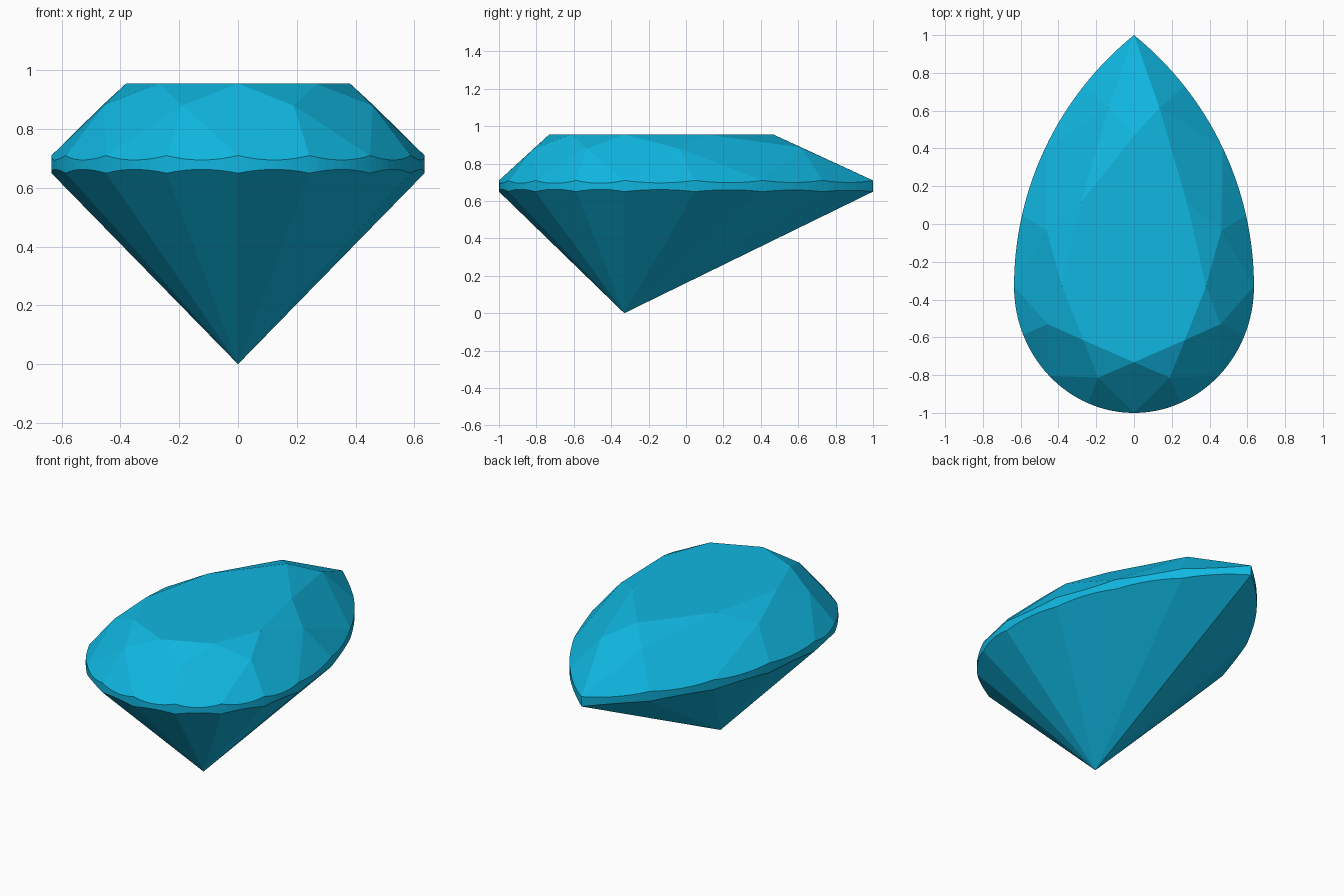
import bpy, bmesh
from math import sin, cos, asin, radians
from mathutils import Vector
from mathutils.geometry import normal

if "Cube" in bpy.data.objects:
    bpy.data.objects.remove(bpy.data.objects["Cube"])

CY, W, BACK, FRONT = -0.33, 0.635, 1.33, 0.67     # pear centre, half width, lengths
Z_TABLE, Z_TOP, Z_LOW = 0.955, 0.71, 0.65
R = (W * W + BACK * BACK) / (2 * W)               # radius of the side arcs
SUB = 8                                           # curve steps per girdle scallop


def pear(t, scale=1.0, z=0.0):
    """Point on the pear outline; t = 0 front, 4 widest, 8 tip, 16 front again."""
    t %= 16
    side = 1 if t <= 8 else -1
    t = min(t, 16 - t)
    if t <= 4:
        a = radians(22.5 * t)
        x, y = W * sin(a), -FRONT * cos(a)
    else:
        a = asin(BACK / R) * (t - 4) / 4
        x, y = R * cos(a) - (R - W), R * sin(a)
    return Vector((side * x * scale, CY + y * scale, z))


def on_plane(p, a, b, c):
    """Drop p vertically onto the plane through a, b, c."""
    n = normal(a, b, c)
    z = a.z - (n.x * (p.x - a.x) + n.y * (p.y - a.y)) / n.z
    return Vector((p.x, p.y, z))


def star_tip(k):
    """Corner where star, kite and girdle facets meet."""
    if k in (7, 9):
        return Vector((0.135 * (8 - k), 0.615, 0.886))
    return pear(k, 0.78, 0.88)


bm = bmesh.new()
table = {k: bm.verts.new(pear(k, 0.6, Z_TABLE)) for k in range(0, 16, 2)}
star = {k: bm.verts.new(star_tip(k)) for k in range(1, 16, 2)}
culet = bm.verts.new((0, CY, 0))

# Scalloped girdle edges: outline points dropped onto the facet planes
upper, lower = [], []
for k in range(16):
    s = star[k if k % 2 else (k + 1) % 16].co
    for i in range(SUB):
        p = pear(k + i / SUB)
        upper.append(bm.verts.new(on_plane(p, s, pear(k, 1, Z_TOP), pear(k + 1, 1, Z_TOP))))
        lower.append(bm.verts.new(on_plane(p, culet.co, pear(k, 1, Z_LOW), pear(k + 1, 1, Z_LOW))))
N = len(upper)


def arc(ring, k):
    return [ring[(k * SUB + i) % N] for i in range(SUB + 1)]


# Table, kites and stars
bm.faces.new(list(table.values()))
for k in range(0, 16, 2):
    bm.faces.new((table[k], star[(k - 1) % 16], upper[k * SUB], star[k + 1]))
    bm.faces.new((table[k], star[k + 1], table[(k + 2) % 16]))

# Upper girdle facets and pavilion facets
for k in range(16):
    bm.faces.new([star[k if k % 2 else (k + 1) % 16]] + arc(upper, k))
    bm.faces.new([culet] + arc(lower, k))

# Girdle band
for i in range(N):
    j = (i + 1) % N
    bm.faces.new((lower[i], lower[j], upper[j], upper[i]))

bmesh.ops.recalc_face_normals(bm, faces=bm.faces)
mesh = bpy.data.meshes.new("pear_cut_gem")
bm.to_mesh(mesh)
bm.free()
gem = bpy.data.objects.new("pear_cut_gem", mesh)
bpy.context.collection.objects.link(gem)

# Blue gem colour
mat = bpy.data.materials.new("blue_gem")
mat.diffuse_color = (0.005, 0.47, 0.75, 1)
mat.use_nodes = True
mat.node_tree.nodes["Principled BSDF"].inputs["Base Color"].default_value = mat.diffuse_color
mesh.materials.append(mat)
